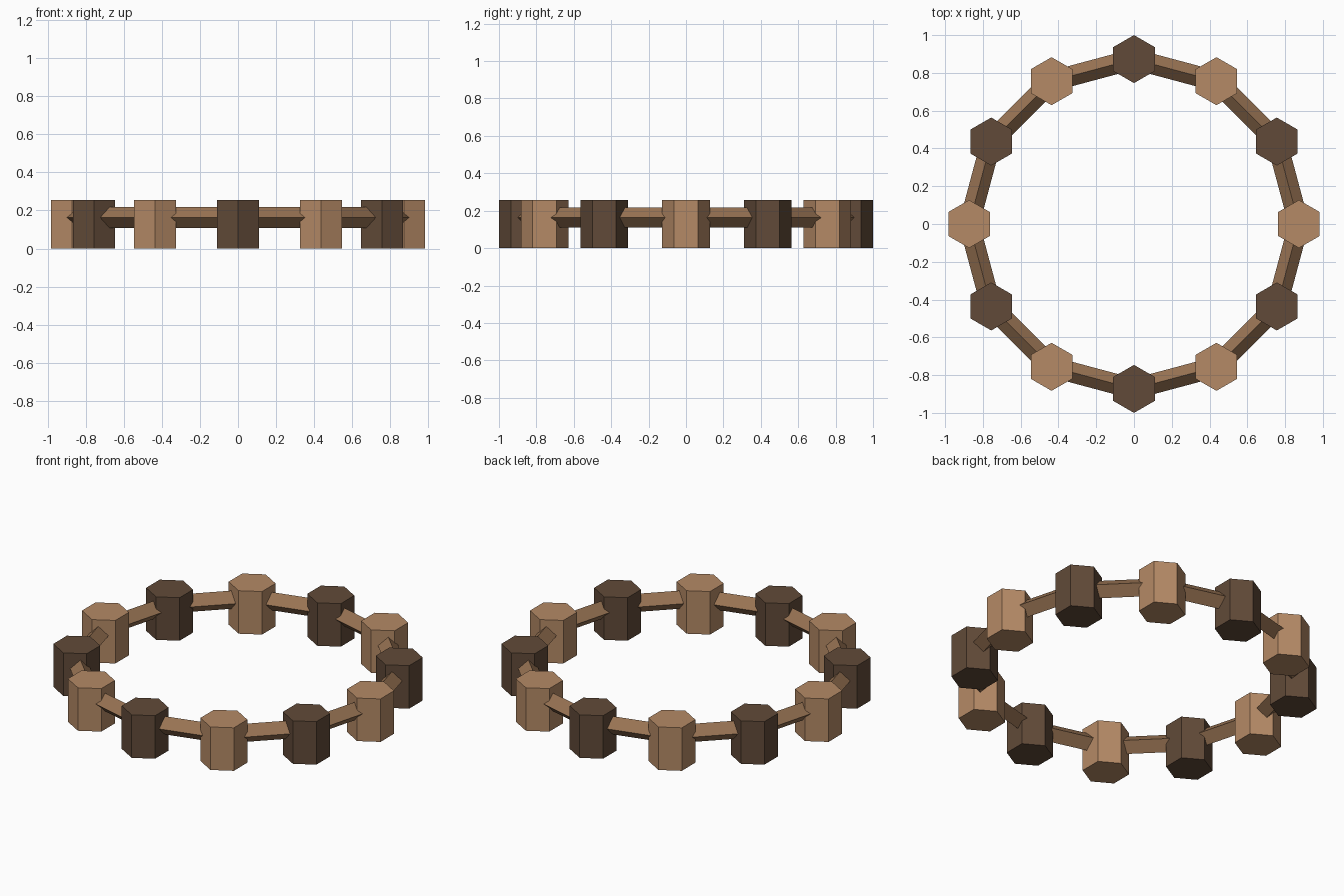
import bpy
from math import sin, cos, pi, sqrt
from mathutils import Vector, Matrix

cube = bpy.data.objects.get("Cube")
if cube:
    bpy.data.objects.remove(cube, do_unlink=True)

COUNT = 12
RING = 0.873        # radius of the post circle
POST_R = 0.127
POST_H = 0.256
RAIL_R = 0.054
RAIL_Z = 0.163


def material(name, rgb):
    # rgb is given in 0-255 display values and stored as linear
    color = [((c / 255 + 0.055) / 1.055) ** 2.4 for c in rgb] + [1.0]
    mat = bpy.data.materials.new(name)
    mat.use_nodes = True
    mat.diffuse_color = color
    bsdf = next(n for n in mat.node_tree.nodes if n.type == 'BSDF_PRINCIPLED')
    bsdf.inputs["Base Color"].default_value = color
    return mat


light_wood = material("light_wood", (181, 138, 102))
dark_wood = material("dark_wood", (97, 74, 56))
rail_wood = material("rail_wood", (152, 115, 83))


def prism(name, sides, radius, start, end, up, mat):
    """Straight prism from start to end with one corner pointing along up."""
    axis = (end - start).normalized()
    side = up.cross(axis)
    ring = [up * cos(2 * pi * k / sides) + side * sin(2 * pi * k / sides)
            for k in range(sides)]
    verts = [p + d * radius for p in (start, end) for d in ring]
    faces = [(k, (k + 1) % sides, (k + 1) % sides + sides, k + sides)
             for k in range(sides)]
    faces += [tuple(reversed(range(sides))), tuple(range(sides, 2 * sides))]
    mesh = bpy.data.meshes.new(name)
    mesh.from_pydata(verts, [], faces)
    mesh.materials.append(mat)
    obj = bpy.data.objects.new(name, mesh)
    bpy.context.collection.objects.link(obj)
    return obj


def on_ring(i, z):
    a = 2 * pi * i / COUNT
    return Vector((RING * cos(a), RING * sin(a), z))


for i in range(COUNT):
    # Hexagonal post, alternating light and dark
    prism(f"post_{i + 1}", 6, POST_R, on_ring(i, 0), on_ring(i, POST_H),
          Vector((0, 1, 0)), dark_wood if i % 2 else light_wood)
    # Square rail set on its edge, running to the next post
    prism(f"rail_{i + 1}", 4, RAIL_R, on_ring(i, RAIL_Z), on_ring(i + 1, RAIL_Z),
          Vector((0, 0, 1)), rail_wood)
